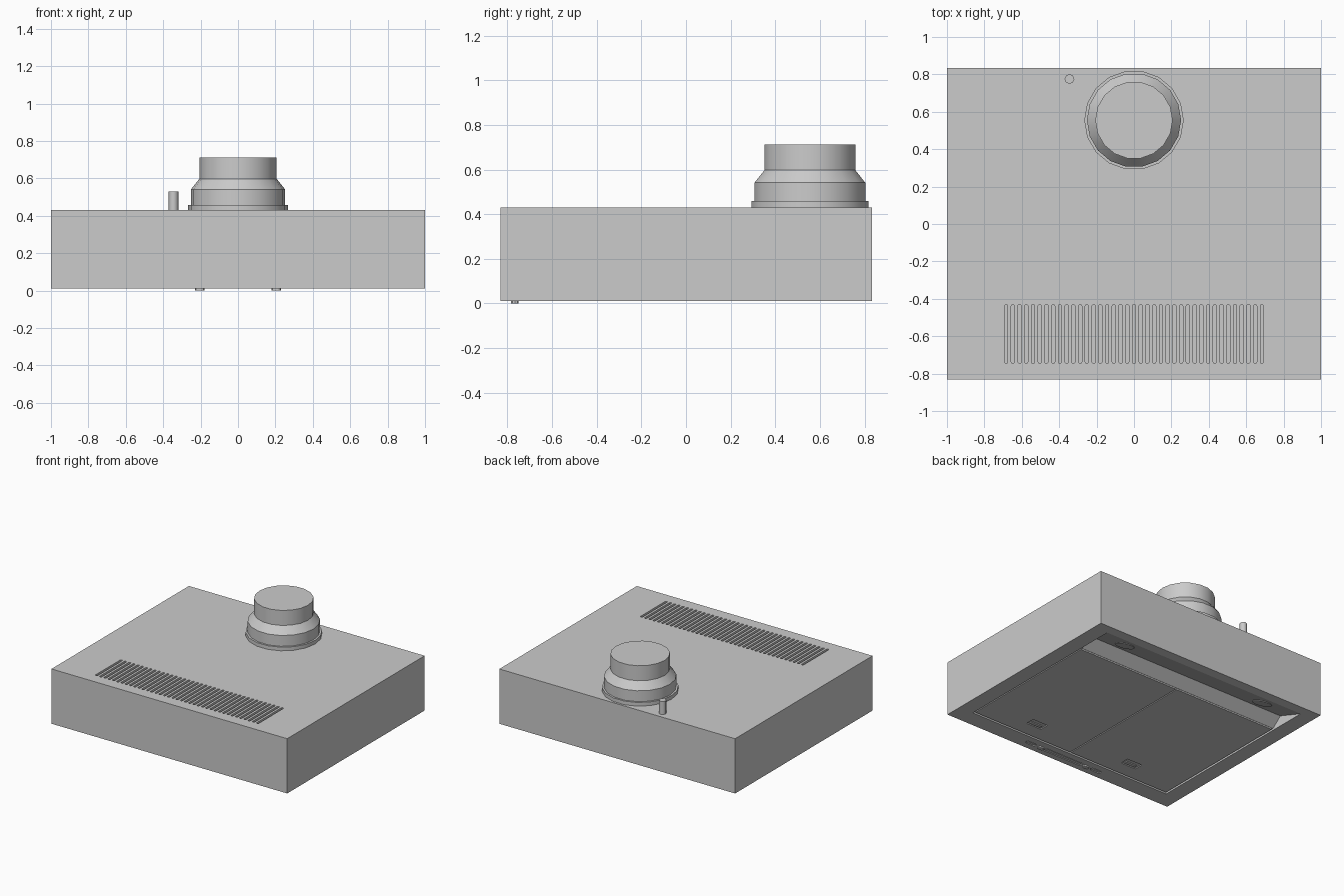
import bpy, bmesh
from math import pi, sin, cos, radians, atan2
from mathutils import Matrix

if "Cube" in bpy.data.objects:
    bpy.data.objects.remove(bpy.data.objects["Cube"])


def make_object(name, bm):
    bmesh.ops.recalc_face_normals(bm, faces=bm.faces)
    mesh = bpy.data.meshes.new(name)
    bm.to_mesh(mesh)
    bm.free()
    obj = bpy.data.objects.new(name, mesh)
    bpy.context.collection.objects.link(obj)
    return obj


def add_prism(bm, outline, lo, hi, axis='Z'):
    """Extrude a 2D outline along Z (xy outline) or X (yz outline)."""
    place = (lambda a, b, h: (a, b, h)) if axis == 'Z' else (lambda a, b, h: (h, a, b))
    low = [bm.verts.new(place(a, b, lo)) for a, b in outline]
    high = [bm.verts.new(place(a, b, hi)) for a, b in outline]
    bm.faces.new(low)
    bm.faces.new(high)
    n = len(outline)
    for i in range(n):
        j = (i + 1) % n
        bm.faces.new((low[i], low[j], high[j], high[i]))


def rect(x0, x1, y0, y1):
    return [(x0, y0), (x1, y0), (x1, y1), (x0, y1)]


def slot(cx, cy, w, h, seg=4):
    """Outline with two rounded ends, along its longer side."""
    r = min(w, h) / 2
    d = max(w, h) / 2 - r
    pts = []
    for sign, start in ((1, -pi / 2), (-1, pi / 2)):
        for i in range(seg + 1):
            a = start + pi * i / seg
            u, v = sign * d + r * cos(a), r * sin(a)
            pts.append((cx + u, cy + v) if w >= h else (cx - v, cy + u))
    return pts


def prism(name, outline, lo, hi, axis='Z'):
    bm = bmesh.new()
    add_prism(bm, outline, lo, hi, axis)
    return make_object(name, bm)


def cut(obj, cutter):
    cutter.hide_render = True
    mod = obj.modifiers.new("cut", 'BOOLEAN')
    mod.operation = 'DIFFERENCE'
    mod.solver = 'EXACT'
    mod.object = cutter
    bpy.context.view_layer.objects.active = obj
    bpy.ops.object.modifier_apply(modifier=mod.name)
    bpy.data.objects.remove(cutter)


def smooth(obj, angle=30):
    bpy.ops.object.select_all(action='DESELECT')
    obj.select_set(True)
    bpy.context.view_layer.objects.active = obj
    bpy.ops.object.shade_smooth_by_angle(angle=radians(angle))


def lathe(name, profile, x, y, sides):
    """Closed turned solid from (radius, z) rings."""
    bm = bmesh.new()
    rings = [[bm.verts.new((x + r * cos(2 * pi * i / sides), y + r * sin(2 * pi * i / sides), z))
              for i in range(sides)] for r, z in profile]
    for a, b in zip(rings, rings[1:]):
        for i in range(sides):
            j = (i + 1) % sides
            bm.faces.new((a[i], a[j], b[j], b[i]))
    bm.faces.new(rings[0])
    bm.faces.new(rings[-1])
    return make_object(name, bm)


BOTTOM, TOP = 0.01, 0.43

# Housing box
housing = prism("housing", rect(-1, 1, -0.832, 0.833), BOTTOM, TOP)

# Underside recess: shallow filter bay, steep step, slanted lamp panel
recess = [(-0.70, -0.02), (-0.70, 0.024), (0.46, 0.024), (0.54, 0.09),
          (0.76, 0.01), (0.8425, -0.02)]
cut(housing, prism("recess_cutter", recess, -0.88, 0.88, 'X'))

# Row of vent slots in the top
bm = bmesh.new()
for i in range(39):
    add_prism(bm, slot((i - 19) * 0.036, -0.588, 0.018, 0.315), TOP - 0.02, TOP + 0.02)
cut(housing, make_object("vent_cutter", bm))

# Control openings along the front of the underside
bm = bmesh.new()
add_prism(bm, rect(-0.165, 0.165, -0.785, -0.75), -0.01, BOTTOM + 0.008)
for s in (-1, 1):
    add_prism(bm, slot(s * 0.295, -0.767, 0.09, 0.032), -0.01, BOTTOM + 0.008)
cut(housing, make_object("control_cutter", bm))

# Control buttons
prism("control_display", rect(-0.158, 0.158, -0.779, -0.756), 0.012, 0.02)
for side, s in (("left", -1), ("right", 1)):
    prism(f"control_button_{side}", slot(s * 0.205, -0.767, 0.05, 0.032), 0.0, 0.014)
    prism(f"control_key_{side}", slot(s * 0.295, -0.767, 0.078, 0.02), 0.012, 0.02)

    # Grease filter with a recessed latch
    x0, x1 = sorted((s * 0.004, s * 0.868))
    grease_filter = prism(f"grease_filter_{side}", rect(x0, x1, -0.688, 0.459), 0.013, 0.025)
    hx = s * 0.43
    cut(grease_filter, prism("latch_cutter", rect(hx - 0.065, hx + 0.065, -0.575, -0.505), 0.0, 0.021))
    prism(f"filter_latch_{side}", rect(hx - 0.045, hx + 0.045, -0.565, -0.54), 0.014, 0.022)

    # Lamp disc lying on the slanted panel
    bm = bmesh.new()
    bmesh.ops.create_cone(bm, cap_ends=True, segments=24, radius1=0.07, radius2=0.07, depth=0.008)
    tilt = Matrix.Rotation(atan2(-0.08, 0.22), 4, 'X')
    bm.transform(Matrix.Translation((s * 0.625, 0.645, 0.0518)) @ tilt)
    smooth(make_object(f"lamp_{side}", bm))

# Stepped exhaust duct
duct = lathe("exhaust_duct", [(0.266, 0.425), (0.266, 0.458), (0.252, 0.458), (0.252, 0.541),
                              (0.207, 0.597), (0.207, 0.712)], 0, 0.555, 18)
smooth(duct)

# Cable stub beside the duct
smooth(lathe("cable_stub", [(0.026, 0.425), (0.026, 0.53)], -0.345, 0.775, 8), 50)
